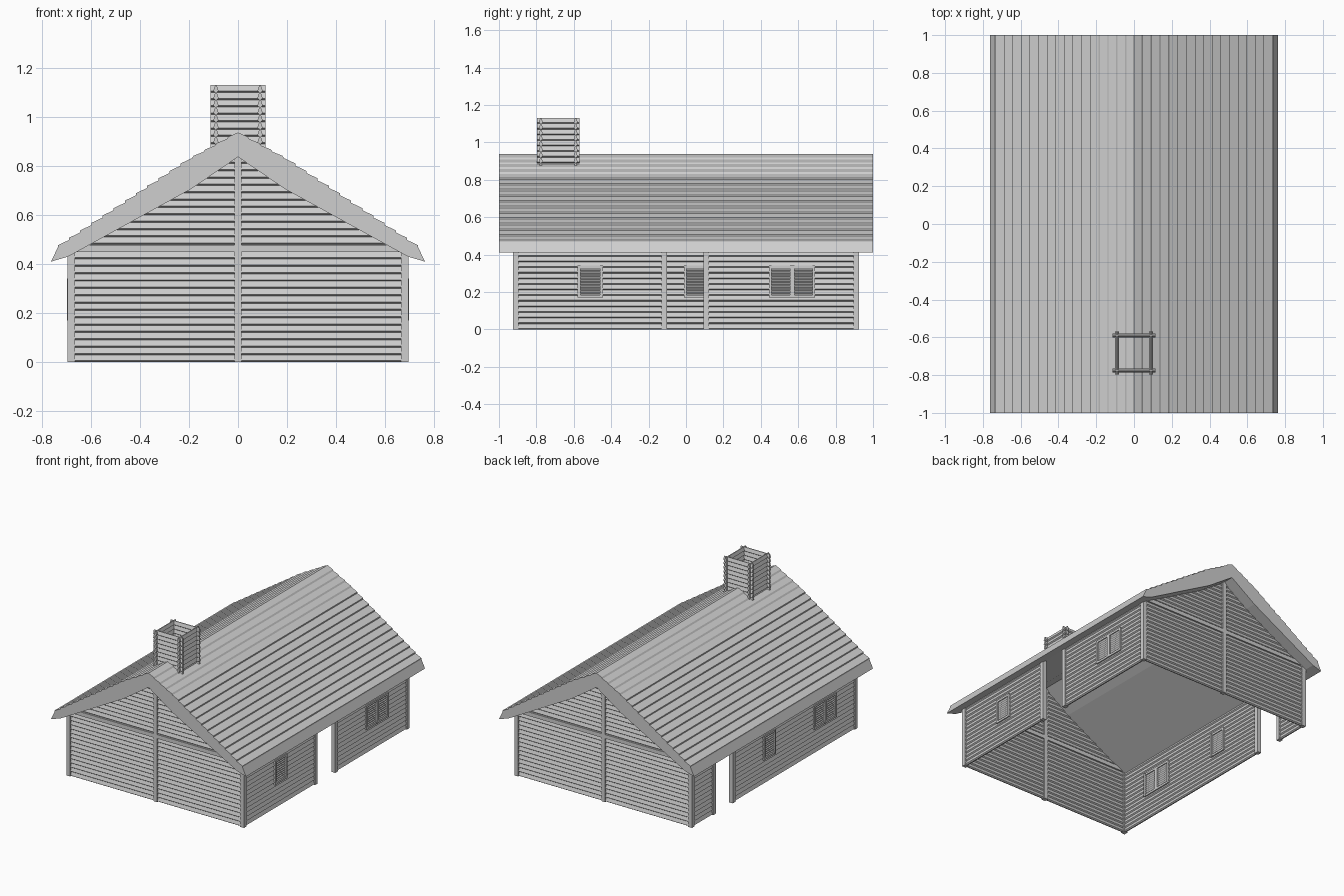
import bpy, bmesh
from mathutils import Vector

if "Cube" in bpy.data.objects:
    bpy.data.objects.remove(bpy.data.objects["Cube"], do_unlink=True)

grey = bpy.data.materials.new("pale grey timber")
grey.use_nodes = True
grey.diffuse_color = (0.62, 0.62, 0.62, 1)
grey.node_tree.nodes["Principled BSDF"].inputs["Base Color"].default_value = grey.diffuse_color

PITCH = 0.03
WALL_X, WALL_Y = 0.68, 0.91
COURSES = 15


def finish(name, bm):
    bmesh.ops.recalc_face_normals(bm, faces=bm.faces)
    mesh = bpy.data.meshes.new(name)
    bm.to_mesh(mesh)
    bm.free()
    mesh.materials.append(grey)
    obj = bpy.data.objects.new(name, mesh)
    bpy.context.collection.objects.link(obj)
    return obj


def prism(bm, profile, axis, a, b):
    """Extrude a (side, z) profile along x or y from a to b."""
    def place(t, s, z):
        return (t, s, z) if axis == "x" else (s, t, z)
    face = bm.faces.new([bm.verts.new(place(a, s, z)) for s, z in profile])
    ext = bmesh.ops.extrude_face_region(bm, geom=[face])
    verts = [v for v in ext["geom"] if isinstance(v, bmesh.types.BMVert)]
    bmesh.ops.translate(bm, verts=verts, vec=Vector(place(b - a, 0, 0)))


def box(bm, x0, x1, y0, y1, z0, z1):
    prism(bm, [(y0, z0), (y1, z0), (y1, z1), (y0, z1)], "x", x0, x1)


def board(bm, axis, side, a, b, z, pitch=PITCH, top=0.003, low=0.011, lip=0.2):
    """One siding course, widest at its lip, tapered on both faces."""
    lip_z = z + pitch * lip
    half = [(top, z), (low, lip_z), (top, z + pitch)]
    outline = [(side + w, h) for w, h in half] + [(side - w, h) for w, h in reversed(half)]
    prism(bm, outline, axis, a, b)


# Roof: stepped planks above a plain underside
def planks(start, end, count, drop, lean):
    pts = []
    (x0, z0), (x1, z1) = start, end
    for i in range(1, count + 1):
        x = x0 + (x1 - x0) * i / count
        z = z0 + (z1 - z0) * i / count
        pts += [(x - lean, z + drop), (x, z)]
    return pts


half_top = planks((0, 0.935), (0.188, 0.832), 4, 0.010, 0.007)
half_top += planks((0.188, 0.832), (0.735, 0.468), 12, 0.009, 0)
half_under = [(0.763, 0.41), (0.694, 0.43), (0.192, 0.706)]
right_side = half_top + half_under
left_side = [(-x, z) for x, z in reversed(right_side)]
bm = bmesh.new()
prism(bm, [(0, 0.937)] + right_side + [(0, 0.837)] + left_side, "y", -1, 1)
finish("roof", bm)


def under_x(z):
    """Half width of the gable below the roof at height z."""
    if z > 0.706:
        return max((0.837 - z) / 0.68, 0.01)
    return min(0.192 + (0.706 - z) / 0.545, WALL_X)


# Gable walls, with centre post and tie beam
for name, y in (("front", -WALL_Y), ("back", WALL_Y)):
    bm = bmesh.new()
    z = 0
    while z < 0.82:
        w = under_x(z)
        board(bm, "x", y, -w, w, z)
        z += PITCH
    finish(name + "_gable_siding", bm)
    bm = bmesh.new()
    box(bm, -0.015, 0.015, y - 0.015, y + 0.015, 0, 0.86)
    finish(name + "_centre_post", bm)
    bm = bmesh.new()
    box(bm, -0.66, 0.66, y - 0.015, y + 0.015, 0.45, 0.478)
    finish(name + "_tie_beam", bm)


def window(name, x, centre, panes):
    """Frame bars and slatted panes, one or two wide."""
    half = 0.067 if panes == 1 else 0.124
    bar, z0, z1 = 0.015, 0.17, 0.342
    edges = [(-half, -half + bar), (half - bar, half)]
    if panes == 2:
        edges.insert(1, (-0.012, 0.012))
    bm = bmesh.new()
    for a, b in edges:
        box(bm, x - 0.017, x + 0.017, centre + a, centre + b, z0, z1)
    for a in (z0, z1 - bar):
        box(bm, x - 0.016, x + 0.016, centre - half, centre + half, a, a + bar)
    finish(name + "_frame", bm)
    bm = bmesh.new()
    for left, right in zip(edges, edges[1:]):
        for i in range(10):
            board(bm, "y", x, centre + left[1], centre + right[0], 0.18 + i * 0.015,
                  pitch=0.015, low=0.01, lip=0.8)
    finish(name + "_slats", bm)
    return centre - half + 0.006, centre + half - 0.006


def long_wall(name, x, door, windows):
    """Siding split around a full-height doorway and the windows."""
    holes = [window(f"{name}_window_{i + 1}", x, c, n) for i, (c, n) in enumerate(windows)]
    bm = bmesh.new()
    for i in range(COURSES):
        gaps = [door] + (holes if 6 <= i <= 10 else [])
        start = -WALL_Y
        for a, b in sorted(gaps) + [(WALL_Y, WALL_Y)]:
            board(bm, "y", x, start, a, i * PITCH)
            start = b
    finish(name + "_wall_siding", bm)
    bm = bmesh.new()
    for y in (-WALL_Y, WALL_Y) + door:
        box(bm, x - 0.015, x + 0.015, y - 0.015, y + 0.015, 0, 0.45)
    finish(name + "_wall_posts", bm)


# Long walls
long_wall("left", WALL_X, (-0.117, 0.108), [(-0.512, 1), (0.567, 2)])
long_wall("right", -WALL_X, (0.455, 0.675), [(0.055, 1), (-0.567, 2)])

# Chimney: crossed boards with overhanging ends
bm = bmesh.new()
CY = -0.683
for i in range(9):
    z = 0.86 + i * PITCH
    for s in (-1, 1):
        board(bm, "x", CY + s * 0.093, -0.113, 0.113, z)
        board(bm, "y", s * 0.09, CY - 0.113, CY + 0.113, z)
finish("chimney", bm)
